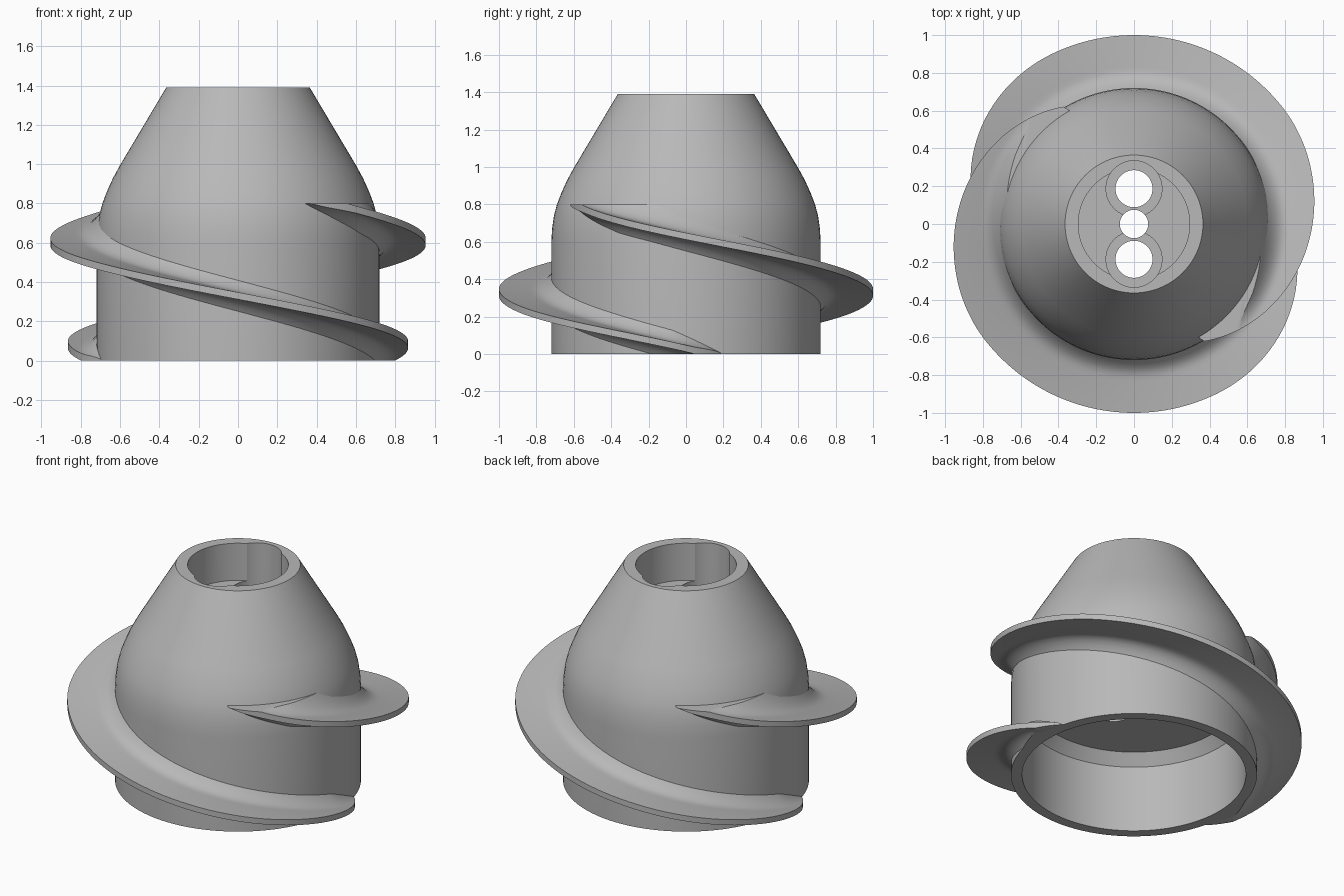
import bpy, bmesh, math
from mathutils import Matrix

cube = bpy.data.objects.get("Cube")
if cube:
    bpy.data.objects.remove(cube, do_unlink=True)

grey = bpy.data.materials.new("plain_grey")
grey.use_nodes = True
colour = (0.48, 0.48, 0.48, 1)
grey.diffuse_color = colour
grey.node_tree.nodes["Principled BSDF"].inputs["Base Color"].default_value = colour


def make_object(name, bm):
    bmesh.ops.recalc_face_normals(bm, faces=bm.faces[:])
    mesh = bpy.data.meshes.new(name)
    bm.to_mesh(mesh)
    bm.free()
    mesh.materials.append(grey)
    obj = bpy.data.objects.new(name, mesh)
    bpy.context.collection.objects.link(obj)
    return obj


def select(obj):
    bpy.ops.object.select_all(action="DESELECT")
    obj.select_set(True)
    bpy.context.view_layer.objects.active = obj


def shade(obj):
    select(obj)
    bpy.ops.object.shade_smooth_by_angle(angle=math.radians(28))


def drill(target, radius, y, bottom, top):
    """Cut a vertical round hole out of the target."""
    bm = bmesh.new()
    bmesh.ops.create_cone(bm, cap_ends=True, segments=64, radius1=radius, radius2=radius,
                          depth=top - bottom,
                          matrix=Matrix.Translation((0, y, (top + bottom) / 2)))
    cutter = make_object("hole_cutter", bm)
    cutter.hide_render = True
    mod = target.modifiers.new("hole", "BOOLEAN")
    mod.operation = "DIFFERENCE"
    mod.solver = "EXACT"
    mod.object = cutter
    select(target)
    bpy.ops.object.modifier_apply(modifier=mod.name)
    bpy.data.objects.remove(cutter, do_unlink=True)


# Hub: turned profile with a domed shoulder, a cone and a wide bore underneath
profile = [(0, 0.5), (0.6, 0.5), (0.655, 0.43), (0.655, 0), (0.72, 0), (0.72, 0.6),
           (0.716, 0.67), (0.706, 0.74), (0.69, 0.8), (0.667, 0.86), (0.638, 0.925),
           (0.6, 0.995), (0.365, 1.39), (0, 1.39)]
bm = bmesh.new()
verts = [bm.verts.new((r, 0, z)) for r, z in profile]
edges = [bm.edges.new(pair) for pair in zip(verts, verts[1:])]
bmesh.ops.spin(bm, geom=verts + edges, cent=(0, 0, 0), axis=(0, 0, 1),
               angle=math.tau, steps=96, use_duplicate=False)
bmesh.ops.remove_doubles(bm, verts=bm.verts[:], dist=0.0005)
hub = make_object("hub", bm)

# Top pocket, two counterbored bolt holes and the centre hole
drill(hub, 0.295, 0, 1.15, 1.6)
for side in (-1, 1):
    drill(hub, 0.148, side * 0.187, 1.06, 1.61)
    drill(hub, 0.098, side * 0.187, 0.3, 1.62)
drill(hub, 0.075, 0, 0.31, 1.63)
shade(hub)


# Helical flights: filleted blade section swept down the hub
def rim_radius(deg):
    if deg < 37:
        radius = 1 - 0.3 * ((37 - deg) / 101) ** 1.7
    elif deg > 115:
        radius = 1 - 0.28 * ((deg - 115) / 80) ** 2.1
    else:
        radius = 1
    return max(radius, 0.68)


def blade_section(deg):
    """Closed loop of (radius, height offset) points."""
    rim, root, count = rim_radius(deg), 0.67, 14
    strength = min(1, max(0, (rim - 0.7) / 0.15))
    upper = []
    for i in range(count + 1):
        r = root + (rim - root) * i / count
        fillet = max(0, (0.81 - r) / 0.09) ** 2 * 0.06
        upper.append((r, 0.018 + fillet * strength))
    return upper + [(r, -h) for r, h in reversed(upper)]


def make_flight(name, turn):
    bm = bmesh.new()
    rings = []
    for deg in range(-80, 213, 2):
        a = math.radians(deg + turn)
        centre = 0.63 - 0.3 * deg / 90
        rings.append([bm.verts.new((r * math.cos(a), r * math.sin(a), centre + h))
                      for r, h in blade_section(deg)])
    size = len(rings[0])
    for ring, following in zip(rings, rings[1:]):
        for i in range(size):
            j = (i + 1) % size
            bm.faces.new((ring[i], ring[j], following[j], following[i]))
    bm.faces.new(rings[0])
    bm.faces.new(rings[-1])
    # Trim flat at the base and at the shoulder
    for height, direction in ((0, -1), (0.8, 1)):
        bmesh.ops.bisect_plane(bm, geom=bm.verts[:] + bm.edges[:] + bm.faces[:],
                               plane_co=(0, 0, height), plane_no=(0, 0, direction),
                               clear_outer=True)
        border = [e for e in bm.edges if e.is_boundary]
        bmesh.ops.holes_fill(bm, edges=border, sides=0)
    shade(make_object(name, bm))


make_flight("left_flight", 0)
make_flight("right_flight", 180)
